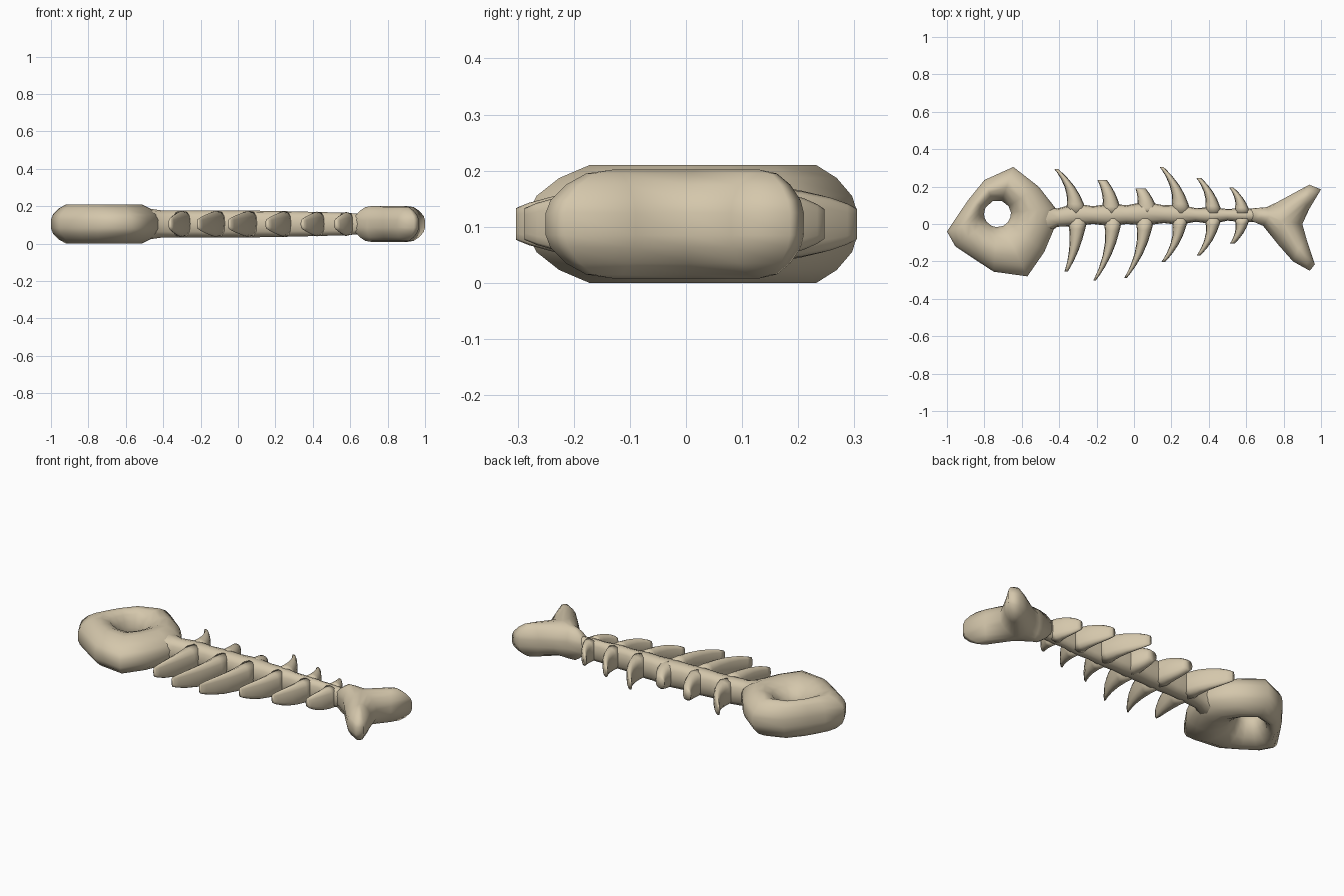
import bpy, bmesh, math

if "Cube" in bpy.data.objects:
    bpy.data.objects.remove(bpy.data.objects["Cube"])

ZC = 0.105  # mid height of the whole figure


def finish(name, bm):
    bmesh.ops.remove_doubles(bm, verts=bm.verts, dist=0.0005)
    bmesh.ops.recalc_face_normals(bm, faces=bm.faces)
    me = bpy.data.meshes.new(name)
    bm.to_mesh(me)
    bm.free()
    me.polygons.foreach_set("use_smooth", [True] * len(me.polygons))
    ob = bpy.data.objects.new(name, me)
    bpy.context.collection.objects.link(ob)
    mat = bpy.data.materials.get("bone") or bpy.data.materials.new("bone")
    mat.diffuse_color = (0.66, 0.57, 0.41, 1)
    mat.use_nodes = True
    mat.node_tree.nodes["Principled BSDF"].inputs["Base Color"].default_value = mat.diffuse_color
    me.materials.append(mat)
    return ob


def bridge(bm, rings, wrap=False):
    n = len(rings[0])
    pairs = list(zip(rings, rings[1:]))
    if wrap:
        pairs.append((rings[-1], rings[0]))
    for a, b in pairs:
        for i in range(n):
            j = (i + 1) % n
            bm.faces.new((a[i], a[j], b[j], b[i]))


def cushion(name, outer, inner, half, wrap):
    """Rounded slab between an inner loop and an outer outline."""
    bm = bmesh.new()
    profile = half + [(t, -z) for t, z in reversed(half)]
    rings = []
    for t, z in profile:
        rings.append([bm.verts.new((q[0] + (p[0] - q[0]) * t,
                                    q[1] + (p[1] - q[1]) * t, ZC + z))
                      for p, q in zip(outer, inner)])
    bridge(bm, rings, wrap)
    return finish(name, bm)


def loft(name, sections):
    """sections: lists of points, capped at both ends."""
    bm = bmesh.new()
    rings = [[bm.verts.new(p) for p in s] for s in sections]
    bridge(bm, rings)
    bm.faces.new(rings[0])
    bm.faces.new(rings[-1])
    return finish(name, bm)


def rounded(n=12, power=0.8):
    pts = []
    for k in range(n):
        c, s = math.cos(math.tau * k / n), math.sin(math.tau * k / n)
        pts.append((math.copysign(abs(c) ** power, c),
                    math.copysign(abs(s) ** power, s)))
    return pts


# Head: rounded slab with a funnel-shaped eye hole
head = [(-0.42, 0.085), (-0.51, 0.20), (-0.645, 0.305), (-0.80, 0.235),
        (-0.885, 0.13), (-0.94, 0.05), (-1.0, -0.04), (-0.955, -0.12),
        (-0.85, -0.19), (-0.75, -0.255), (-0.57, -0.28), (-0.48, -0.15),
        (-0.425, -0.02)]
eye = (-0.73, 0.055)
hole = []
for x, y in head:
    a = math.atan2(y - eye[1], x - eye[0])
    hole.append((eye[0] + 0.072 * math.cos(a), eye[1] + 0.072 * math.sin(a)))
cushion("head", head, hole,
        [(0, 0.012), (0.06, 0.045), (0.2, 0.08), (0.4, 0.102), (0.6, 0.105),
         (0.8, 0.082), (0.95, 0.05), (1, 0.022)], True)

# Tail fin: rounded slab around a forked ridge
N, C, U, L = (0.72, 0.04), (0.79, 0.015), (0.90, 0.13), (0.88, -0.13)
tail = [((0.62, 0.02), N), ((0.69, -0.01), N), ((0.775, -0.115), C),
        ((0.85, -0.2), L), ((0.94, -0.25), L), ((0.967, -0.215), L),
        ((0.925, -0.09), L), ((0.90, 0.0), C), ((0.937, 0.08), U),
        ((1.0, 0.185), U), ((0.937, 0.21), U), ((0.845, 0.16), U),
        ((0.775, 0.122), C), ((0.71, 0.09), N), ((0.62, 0.083), N)]
cushion("tail_fin", [p for p, q in tail], [q for p, q in tail],
        [(0, 0.097), (0.4, 0.09), (0.7, 0.07), (0.93, 0.042), (1, 0.02)], False)

# Spine: lofted bar, swelling a little at each rib pair
spine = [(-0.53, -0.09, 0.14, .092), (-0.46, -0.05, 0.10, .08),
         (-0.41, -0.015, 0.083, .073), (-0.31, -0.012, 0.11, .073),
         (-0.22, 0.0, 0.095, .072), (-0.12, -0.012, 0.11, .073),
         (-0.04, 0.0, 0.10, .072), (0.06, -0.008, 0.12, .072),
         (0.16, 0.005, 0.10, .07), (0.24, -0.005, 0.105, .069),
         (0.33, 0.012, 0.085, .066), (0.42, 0.0, 0.09, .065),
         (0.50, 0.018, 0.08, .062), (0.58, 0.01, 0.085, .06),
         (0.64, 0.012, 0.08, .055), (0.71, 0.005, 0.085, .055)]
sec = rounded()
loft("spine", [[(x, (lo + hi) / 2 + c * (hi - lo) / 2, ZC + s * h)
                for c, s in sec] for x, lo, hi, h in spine])


# Ribs: curved tapering blades (base x, base width, tip x, tip y, tip width)
def rib(name, xb, w, xt, yt, wt):
    y0 = 0.06 if yt > 0 else 0.03
    hb = 0.071 - 0.012 * max(0, xb)
    steps = [0, 0.2, 0.4, 0.6, 0.8, 0.93, 1]
    sections = []
    for t in steps:
        x = xb + (xt - xb) * t ** 2.2
        half = (w + (wt - w) * t + 0.05 * max(0, 0.25 - t)) / 2
        h = hb * math.sqrt(1 - 0.84 * t ** 2.2)
        y = y0 + (yt - y0) * t
        sections.append([(x + c * half, y, ZC + s * h) for c, s in sec])
    loft(name, sections)


upper = [(-0.31, 0.105, -0.417, 0.295, 0.02), (-0.12, 0.10, -0.17, 0.235, 0.05),
         (0.07, 0.115, 0.035, 0.19, 0.055), (0.25, 0.10, 0.147, 0.305, 0.02),
         (0.423, 0.085, 0.345, 0.247, 0.025), (0.578, 0.08, 0.52, 0.195, 0.022)]
lower = [(-0.302, 0.10, -0.363, -0.255, 0.018), (-0.113, 0.09, -0.212, -0.303, 0.014),
         (0.058, 0.09, -0.045, -0.288, 0.014), (0.245, 0.08, 0.157, -0.202, 0.02),
         (0.422, 0.08, 0.345, -0.168, 0.02), (0.578, 0.075, 0.525, -0.105, 0.025)]
for side, ribs in (("upper", upper), ("lower", lower)):
    for i, r in enumerate(ribs):
        rib(f"{side}_rib_{i + 1}", *r)
